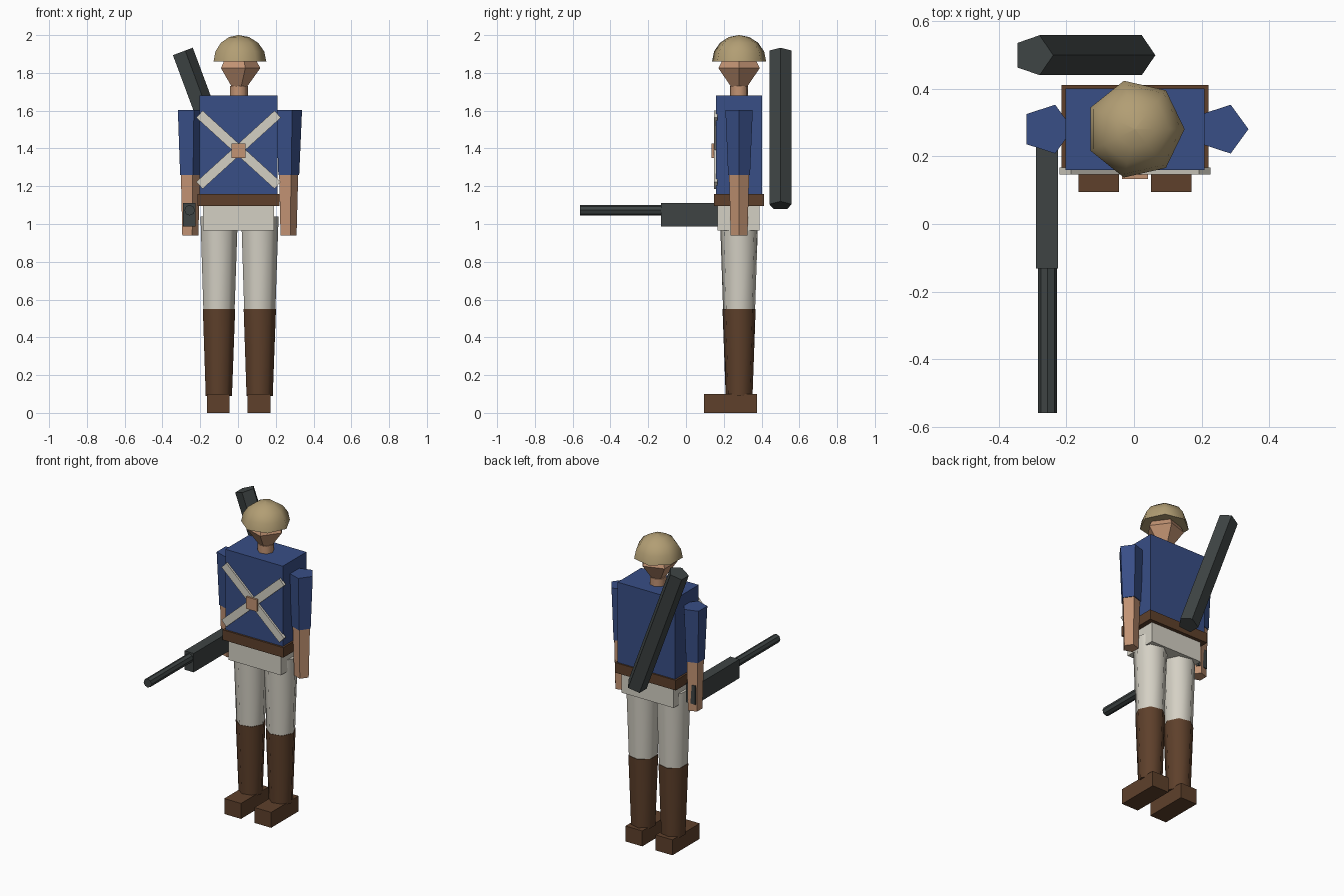
import bpy, bmesh
from math import radians, sin, cos, pi
from mathutils import Matrix

if "Cube" in bpy.data.objects:
    bpy.data.objects.remove(bpy.data.objects["Cube"])

CX, CY = 0.003, 0.281   # body axis


def material(name, r, g, b):
    m = bpy.data.materials.new(name)
    lin = [((c / 255 + 0.055) / 1.055) ** 2.4 for c in (r, g, b)] + [1]
    m.use_nodes = True
    m.diffuse_color = lin
    m.node_tree.nodes["Principled BSDF"].inputs["Base Color"].default_value = lin
    return m


blue = material("blue cloth", 56, 78, 134)
cream = material("cream cloth", 212, 208, 196)
leather = material("brown leather", 94, 64, 43)
skin = material("skin", 194, 147, 115)
tan = material("tan felt", 178, 158, 116)
iron = material("dark iron", 62, 68, 68)


def finish(name, bm, mat, place, smooth=False):
    bmesh.ops.recalc_face_normals(bm, faces=bm.faces)
    mesh = bpy.data.meshes.new(name)
    bm.to_mesh(mesh)
    bm.free()
    mesh.materials.append(mat)
    ob = bpy.data.objects.new(name, mesh)
    bpy.context.collection.objects.link(ob)
    ob.matrix_world = place
    if smooth:
        bpy.ops.object.select_all(action='DESELECT')
        ob.select_set(True)
        bpy.context.view_layer.objects.active = ob
        bpy.ops.object.shade_smooth_by_angle(angle=radians(60))
    return ob


def box(name, mat, x, y, z, tilt=0):
    """Box from (min, max) pairs, optionally tilted about its y axis."""
    bm = bmesh.new()
    bmesh.ops.create_cube(bm, size=1)
    bmesh.ops.scale(bm, vec=[b - a for a, b in (x, y, z)], verts=bm.verts)
    mid = [(a + b) / 2 for a, b in (x, y, z)]
    return finish(name, bm, mat, Matrix.Translation(mid) @ Matrix.Rotation(tilt, 4, 'Y'))


def turned(name, mat, sides, profile, place, smooth=False):
    """Closed solid turned around z from (radius, height) points."""
    bm = bmesh.new()
    rings = [[bm.verts.new((r * cos(2 * pi * i / sides), r * sin(2 * pi * i / sides), z))
              for i in range(sides)] for r, z in profile]
    for low, high in zip(rings, rings[1:]):
        for i in range(sides):
            j = (i + 1) % sides
            bm.faces.new((low[i], low[j], high[j], high[i]))
    bm.faces.new(rings[0])
    bm.faces.new(rings[-1])
    bmesh.ops.remove_doubles(bm, verts=bm.verts, dist=0.0005)
    return finish(name, bm, mat, place, smooth)


def at(x, y=CY, z=0):
    return Matrix.Translation((x, y, z))


# Torso, belt and hips
box("torso", blue, (CX - 0.206, CX + 0.206), (0.16, 0.402), (1.14, 1.68))
box("belt", leather, (CX - 0.218, CX + 0.218), (0.148, 0.412), (1.095, 1.16))
box("hips", cream, (CX - 0.187, CX + 0.187), (0.168, 0.39), (0.965, 1.10))

# Crossed straps and their buckle
for name, tilt in (("strap_down_left", 42.3), ("strap_down_right", -42.3)):
    box(name, cream, (CX - 0.28, CX + 0.28), (0.147, 0.167), (1.368, 1.418), radians(tilt))
box("strap_buckle", skin, (CX - 0.038, CX + 0.038), (0.134, 0.16), (1.35, 1.427))

# Limbs, alike on both sides
for side, s in (("left", 1), ("right", -1)):
    leg, arm = CX + s * 0.108, CX + s * 0.26
    turned(side + "_trouser_leg", cream, 7, [(0.087, 0.55), (0.104, 1.04)], at(leg), True)
    turned(side + "_boot", leather, 7, [(0.073, 0.09), (0.09, 0.55)], at(leg), True)
    box(side + "_shoe", leather, (leg - 0.06, leg + 0.06), (0.095, 0.375), (0, 0.10))
    turned(side + "_sleeve", blue, 5, [(0.061, 1.26), (0.076, 1.603)], at(arm))
    turned(side + "_forearm", skin, 5, [(0.047, 0.94), (0.056, 1.27)], at(arm))

# Neck, head and domed hat
turned("neck", skin, 7, [(0.049, 1.64), (0.049, 1.73)], at(CX), True)
turned("head", skin, 5, [(0.04, 1.72), (0.115, 1.825), (0.06, 1.93)], at(CX))
dome = [(0.147 * cos(a * pi / 8), 1.86 + 0.14 * sin(a * pi / 8)) for a in range(4)]
turned("hat", tan, 7, dome + [(0.001, 2.0)], at(CX), True)

# Gun held in the right hand
box("gun_body", iron, (-0.291, -0.225), (-0.132, 0.322), (0.988, 1.11))
turned("gun_barrel", iron, 8, [(0.028, 0), (0.028, 0.45)],
       at(-0.256, -0.11, 1.073) @ Matrix.Rotation(radians(90), 4, 'X'))

# Slanted tube behind the back
turned("back_tube", iron, 5, [(0.0622, 0), (0.0622, 0.868)],
       at(0.005, 0.50, 1.098) @ Matrix.Rotation(radians(-20.4), 4, 'Y'))
